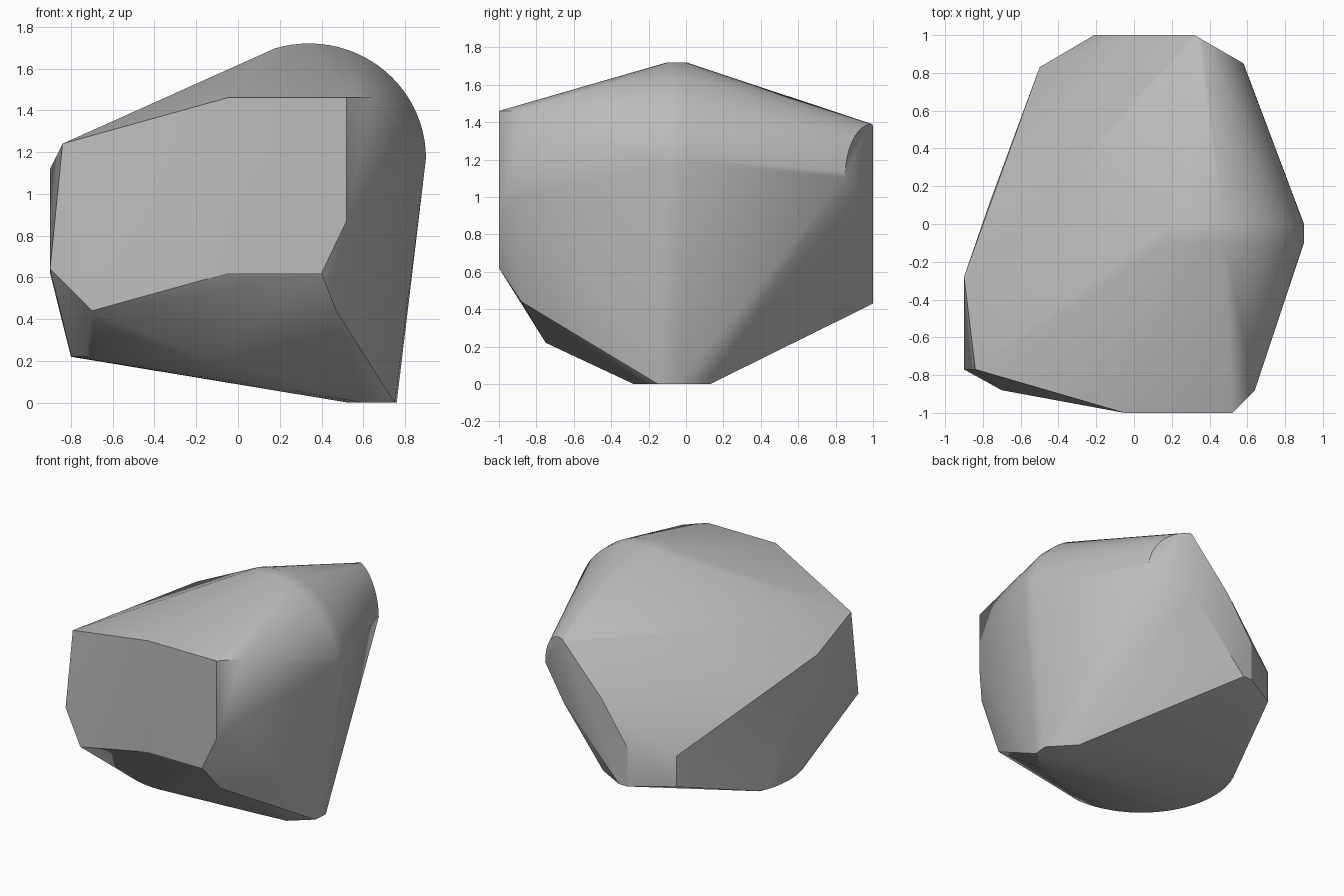
import bpy
import bmesh
from math import cos, sin, radians


def remove_default_cube():
    cube = bpy.data.objects.get("Cube")
    if cube is not None:
        bpy.data.objects.remove(cube, do_unlink=True)


def make_material(name, colour):
    material = bpy.data.materials.new(name)
    material.use_nodes = True
    material.diffuse_color = colour
    shader = material.node_tree.nodes["Principled BSDF"]
    shader.inputs["Base Color"].default_value = colour
    shader.inputs["Roughness"].default_value = 0.8
    return material


def ellipse_arc(centre, radii, start, end, steps):
    """Points on part of an ellipse, with angles in degrees."""
    points = []
    for step in range(steps + 1):
        angle = radians(start + (end - start) * step / steps)
        points.append((centre[0] + radii[0] * cos(angle),
                       centre[1] + radii[1] * sin(angle)))
    return points


def upright(profile, depth):
    """Place an x, z profile on a vertical plane facing front or back."""
    return [(x, depth, z) for x, z in profile]


def level(outline, height):
    """Place an x, y outline on a horizontal plane."""
    return [(x, y, height) for x, y in outline]


def column(x, y, heights):
    """Stack corners above one another."""
    return [(x, y, z) for z in heights]


def chamfer_depth(x):
    """Depth of the slanted cut at the back left corner."""
    return 1 - (x - 0.32) * 0.577


def build_rock(name, corners, material):
    mesh = bpy.data.meshes.new(name)
    shape = bmesh.new()
    for corner in corners:
        shape.verts.new(corner)

    # Wrap the chiselled facets and rounded shoulders in one convex skin
    result = bmesh.ops.convex_hull(shape, input=shape.verts)
    loose = {item for key in ("geom_interior", "geom_unused")
             for item in result[key] if isinstance(item, bmesh.types.BMVert)}
    bmesh.ops.delete(shape, geom=list(loose), context="VERTS")
    bmesh.ops.dissolve_limit(shape, angle_limit=radians(1),
                             verts=shape.verts, edges=shape.edges)
    bmesh.ops.recalc_face_normals(shape, faces=shape.faces)
    shape.to_mesh(mesh)
    shape.free()

    rock = bpy.data.objects.new(name, mesh)
    bpy.context.collection.objects.link(rock)
    mesh.materials.append(material)

    # Soft curved areas, crisp chiselled edges
    bpy.ops.object.select_all(action="DESELECT")
    rock.select_set(True)
    bpy.context.view_layer.objects.active = rock
    bpy.ops.object.shade_smooth_by_angle(angle=radians(30))
    return rock


remove_default_cube()
stone_grey = make_material("stone grey", (0.5, 0.5, 0.5, 1))

# Flat front facet and the slanted facets around it
front_facet = upright([(-0.05, 1.46), (0.52, 1.46), (0.52, 0.87),
                       (0.4, 0.62), (-0.05, 0.62)], -1)
front_left_edge = column(0.64, -0.88, (1.46, 1))
front_lower_edge = upright([(0.47, 0.44), (-0.7, 0.44)], -0.88)

# Right side facets
right_front_edge = [(-0.84, -0.77, 1.24), (-0.9, -0.77, 0.64)]
right_back_edge = column(-0.9, -0.28, (1.12, 0.62))
back_right_edge = column(-0.5, 0.83, (0.67, 0.44))
upper_right_bump = [(-0.45, 0.15, 1.36)]

# Flat back facet
back_facet = upright([(0.32, 1.38), (0, 1.03), (-0.21, 0.72),
                      (-0.21, 0.43), (-0.14, 0.43), (0.32, 0.92)], 1)

# Rounded cut at the back left corner
back_curve = ellipse_arc((0.33, 1.1), (0.25, 0.29), 0, 90, 14)
back_corner = [(x, chamfer_depth(x), z) for x, z in back_curve]

# Broad rounded shoulder over the left side and the top
shoulder_curve = ellipse_arc((0.34, 1.17), (0.56, 0.55), 0, 107, 24)
shoulder = upright(shoulder_curve, -0.1) + upright(shoulder_curve, 0)

# Rounded belly and the small foot it rests on
belly = level(ellipse_arc((-0.15, -0.1), (0.65, 0.65), 155, 272, 20), 0.22)
foot = level([(0.6, 0.13), (0.76, -0.04), (0.75, -0.15),
              (0.6, -0.28), (0.53, -0.1)], 0)

corners = (front_facet + front_left_edge + front_lower_edge
           + right_front_edge + right_back_edge + back_right_edge
           + upper_right_bump + back_facet + back_corner
           + shoulder + belly + foot)
build_rock("rock", corners, stone_grey)
